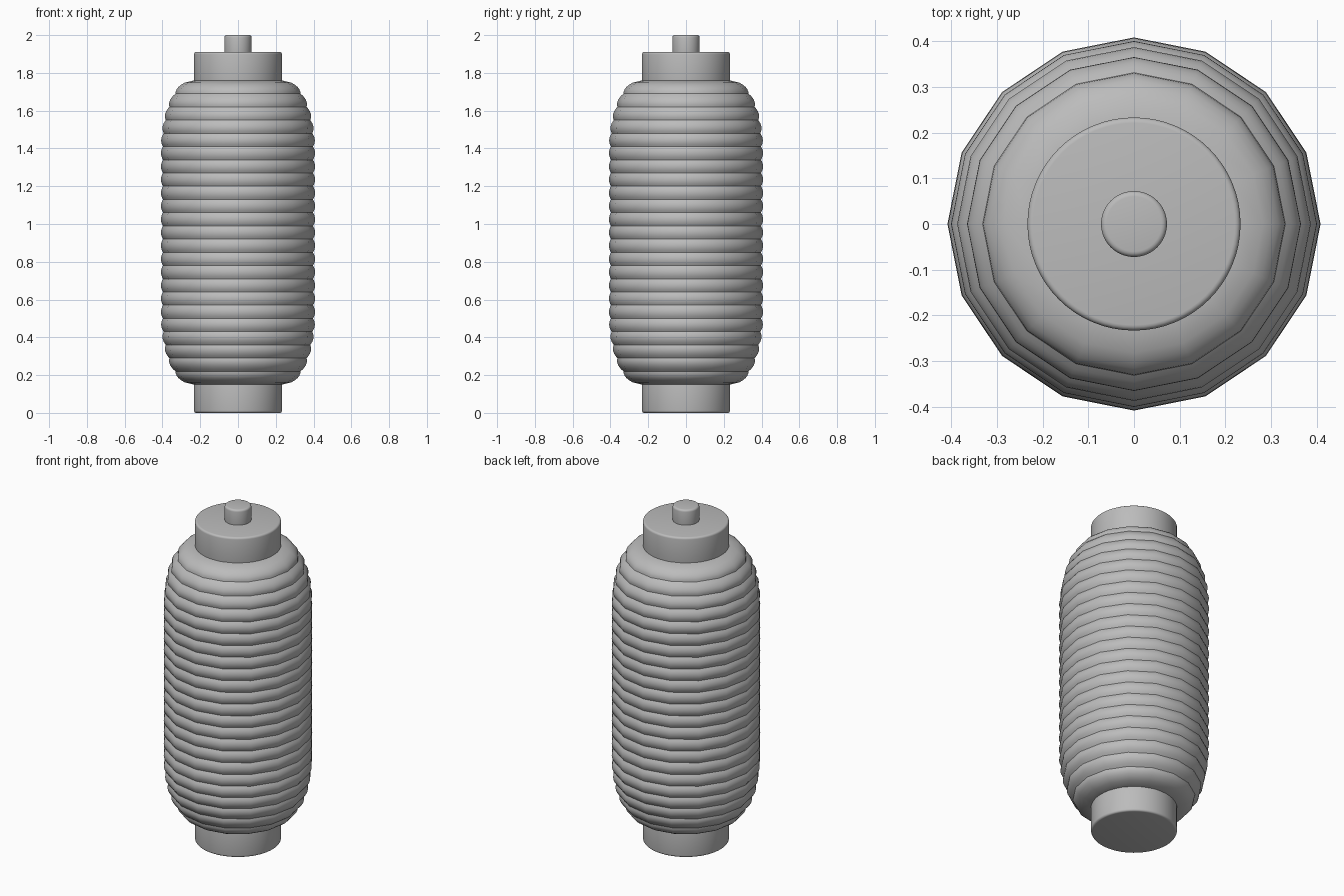
import bpy, bmesh, math

cube = bpy.data.objects.get("Cube")
if cube:
    bpy.data.objects.remove(cube, do_unlink=True)

GREY = (0.5, 0.5, 0.5, 1.0)
grey = bpy.data.materials.new("plain grey")
grey.use_nodes = True
grey.diffuse_color = GREY
grey.node_tree.nodes["Principled BSDF"].inputs["Base Color"].default_value = GREY


def lathe(name, profile, sides, sharp_angle):
    """Spin (radius, height) points around z and close both ends."""
    bm = bmesh.new()
    rings = []
    for r, z in profile:
        rings.append([bm.verts.new((r * math.cos(a), r * math.sin(a), z))
                      for a in (2 * math.pi * i / sides for i in range(sides))])
    for low, high in zip(rings, rings[1:]):
        for i in range(sides):
            j = (i + 1) % sides
            bm.faces.new((low[i], low[j], high[j], high[i]))
    bm.faces.new(rings[0][::-1])
    bm.faces.new(rings[-1])
    mesh = bpy.data.meshes.new(name)
    bm.to_mesh(mesh)
    bm.free()
    mesh.materials.append(grey)
    obj = bpy.data.objects.new(name, mesh)
    bpy.context.collection.objects.link(obj)
    bpy.ops.object.select_all(action="DESELECT")
    obj.select_set(True)
    bpy.context.view_layer.objects.active = obj
    bpy.ops.object.shade_smooth_by_angle(angle=math.radians(sharp_angle))
    return obj


def rounded_cylinder(name, radius, bottom, top, edge, steps=4):
    """Cylinder with softly rounded rims."""
    arc = [math.pi / 2 * k / steps for k in range(steps + 1)]
    low = [(radius - edge + edge * math.sin(a), bottom + edge - edge * math.cos(a)) for a in arc]
    high = [(radius - edge + edge * math.cos(a), top - edge + edge * math.sin(a)) for a in arc]
    return lathe(name, low + high, 64, 35)


# Paper body: barrel outline with scalloped ribs
BOTTOM, TOP, RIBS, STEPS = 0.15, 1.76, 23, 6
NECK, BULGE, SHOULDER, DEPTH = 0.235, 0.162, 0.36, 0.011


def outline(z):
    t = max(0.0, 1 - min(z - BOTTOM, TOP - z) / SHOULDER)
    return NECK + BULGE * math.sqrt(max(0.0, 1 - t * t))


body = []
for k in range(RIBS * STEPS + 1):
    z = BOTTOM + (TOP - BOTTOM) * k / (RIBS * STEPS)
    u = (k % STEPS) / STEPS
    body.append((outline(z) + DEPTH * 4 * u * (1 - u), z))
lathe("paper_body", body, 16, 40)

# End caps and the hanging knob
rounded_cylinder("bottom_cap", 0.233, 0.0, 0.18, 0.012)
rounded_cylinder("top_cap", 0.233, 1.74, 1.91, 0.012)
rounded_cylinder("top_knob", 0.072, 1.89, 2.0, 0.012)
